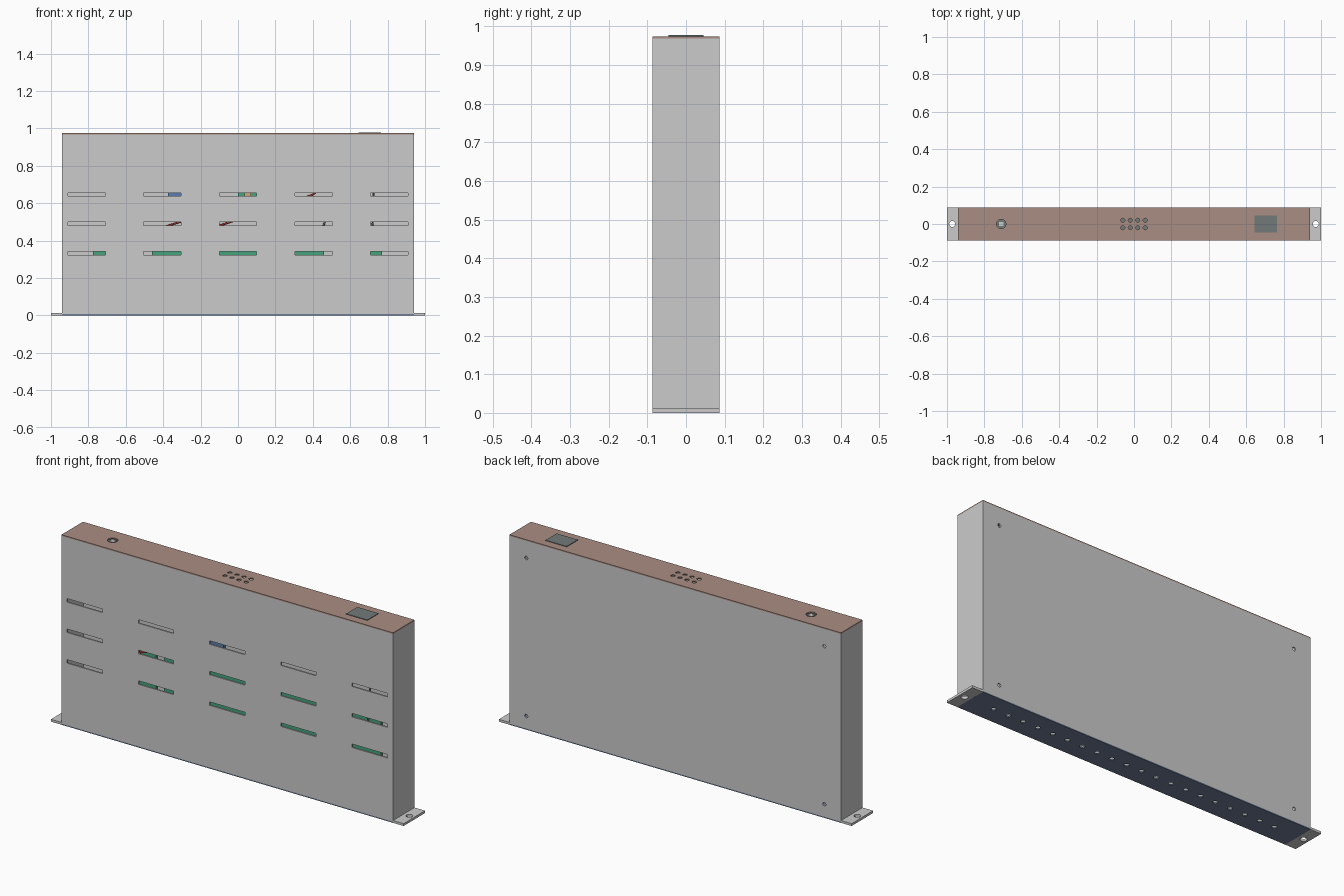
import bpy, bmesh
from mathutils import Matrix

if "Cube" in bpy.data.objects:
    bpy.data.objects.remove(bpy.data.objects["Cube"])

W, D, H, T = 0.94, 0.087, 0.974, 0.008   # half width, half depth, height, wall


def material(name, rgb):
    m = bpy.data.materials.new(name)
    m.diffuse_color = (*rgb, 1)
    m.use_nodes = True
    m.node_tree.nodes["Principled BSDF"].inputs["Base Color"].default_value = m.diffuse_color
    return m


BROWN = material("brown", (0.40, 0.27, 0.23))
NAVY = material("navy", (0.16, 0.21, 0.31))
DARK = material("dark", (0.17, 0.19, 0.19))
GREEN = material("board_green", (0.06, 0.36, 0.20))
BLUE = material("module_blue", (0.10, 0.20, 0.42))
RED = material("wire_red", (0.45, 0.04, 0.03))
TAN = material("tan", (0.6, 0.4, 0.18))


def add_box(bm, lo, hi):
    c = [(a + b) / 2 for a, b in zip(lo, hi)]
    s = [b - a for a, b in zip(lo, hi)]
    bmesh.ops.create_cube(bm, size=1, matrix=Matrix.Translation(c) @ Matrix.Diagonal((*s, 1)))


def add_cyl(bm, centre, r, depth, axis='Z', seg=24):
    rot = Matrix.Rotation(1.5707963, 4, 'X') if axis == 'Y' else Matrix()
    bmesh.ops.create_cone(bm, cap_ends=True, segments=seg, radius1=r, radius2=r, depth=depth,
                          matrix=Matrix.Translation(centre) @ rot)


def finish(name, bm, mat=None):
    me = bpy.data.meshes.new(name)
    bm.to_mesh(me)
    bm.free()
    ob = bpy.data.objects.new(name, me)
    bpy.context.collection.objects.link(ob)
    if mat:
        me.materials.append(mat)
    return ob


def box(name, lo, hi, mat=None):
    bm = bmesh.new()
    add_box(bm, lo, hi)
    return finish(name, bm, mat)


def cut(ob, cutter_bm):
    cutter = finish(ob.name + "_cutter", cutter_bm)
    cutter.hide_render = True
    mod = ob.modifiers.new("holes", 'BOOLEAN')
    mod.operation, mod.solver, mod.object = 'DIFFERENCE', 'EXACT', cutter
    bpy.context.view_layer.objects.active = ob
    bpy.ops.object.modifier_apply(modifier=mod.name)
    bpy.data.objects.remove(cutter)


def wire(name, pts, mat, r=0.005):
    cu = bpy.data.curves.new(name, 'CURVE')
    cu.dimensions = '3D'
    cu.bevel_depth, cu.bevel_resolution = r, 2
    sp = cu.splines.new('POLY')
    sp.points.add(len(pts) - 1)
    for p, q in zip(sp.points, pts):
        p.co = (*q, 1)
    ob = bpy.data.objects.new(name, cu)
    bpy.context.collection.objects.link(ob)
    cu.materials.append(mat)


# front panel with three rows of vent slots
front = box("front_panel", (-W, -D, 0.006), (W, -D + T, H - 0.006))
bm = bmesh.new()
for z in (0.333, 0.49, 0.646):
    for i in range(-2, 3):
        x = i * 0.404
        add_box(bm, (x - 0.1, -D - 0.02, z - 0.009), (x + 0.1, -D + 0.02, z + 0.009))
cut(front, bm)

# back panel with four screw holes
back = box("back_panel", (-W, D - T, 0.006), (W, D, H - 0.006))
bm = bmesh.new()
for x in (-0.845, 0.845):
    for z in (0.07, 0.88):
        add_cyl(bm, (x, D, z), 0.009, 0.05, 'Y')
cut(back, bm)

# side walls and mounting flanges
for s, side in ((-1, "left"), (1, "right")):
    a, b = sorted((s * W, s * (W - T)))
    box(side + "_wall", (a, -D + T, 0.006), (b, D - T, H - 0.006))
    a, b = sorted((s * W, s))
    fl = box(side + "_flange", (a, -D, 0), (b, D, 0.012))
    bm = bmesh.new()
    add_cyl(bm, (s * 0.972, 0, 0), 0.016, 0.1)
    cut(fl, bm)

# bottom plate with a row of drain holes
bottom = box("bottom_plate", (-W, -D, 0), (W, D, 0.006), NAVY)
bm = bmesh.new()
for i in range(20):
    add_cyl(bm, (-0.805 + i * 1.61 / 19, 0, 0), 0.012, 0.05, seg=20)
cut(bottom, bm)

# lid with speaker holes and socket hole
lid = box("lid", (-W, -D, H - 0.006), (W, D, H), BROWN)
bm = bmesh.new()
for i in range(4):
    for y in (-0.02, 0.02):
        add_cyl(bm, (-0.06 + 0.04 * i, y, H), 0.011, 0.05, seg=20)
add_cyl(bm, (-0.71, 0, H), 0.025, 0.05, seg=32)
cut(lid, bm)

# switch on the lid, with its body below
box("switch_plate", (0.645, -0.045, H), (0.765, 0.045, H + 0.003), DARK)
box("switch_body", (0.66, -0.035, H - 0.1), (0.75, 0.035, H - 0.006), DARK)

# socket under the lid
bm = bmesh.new()
add_cyl(bm, (-0.71, 0, H - 0.035), 0.032, 0.05, seg=32)
finish("socket_body", bm, DARK)
box("socket_tongue", (-0.722, -0.012, H - 0.02), (-0.698, 0.012, H - 0.003))

# sounder under the speaker holes
box("sounder", (-0.1, -0.045, H - 0.06), (0.1, 0.045, H - 0.02), DARK)

# circuit boards on the back panel
Y = D - T
box("centre_board", (-0.46, Y - 0.02, 0.1), (0.46, Y - 0.01, 0.42), GREEN)
box("left_board", (-0.775, Y - 0.02, 0.1), (-0.505, Y - 0.01, 0.42), GREEN)
box("right_board", (0.505, Y - 0.02, 0.1), (0.77, Y - 0.01, 0.42), GREEN)
box("sensor_board", (0, Y - 0.02, 0.59), (0.2, Y - 0.01, 0.75), GREEN)
box("sensor_chip", (0.035, Y - 0.03, 0.63), (0.07, Y - 0.02, 0.665), TAN)
box("blue_module", (-0.375, Y - 0.025, 0.53), (-0.12, Y - 0.01, 0.74), BLUE)

# wires
y = Y - 0.03
wire("wire_to_module", [(-0.6, y, 0.41), (-0.34, y, 0.49), (-0.15, y, 0.55)], RED)
wire("wire_to_sensor", [(-0.3, y, 0.41), (-0.07, y, 0.49), (0.4, y, 0.645), (0.68, 0, 0.88)], RED)
wire("wire_centre", [(0.44, y, 0.4), (0.46, y, 0.49), (0.69, 0, 0.88)], DARK)
wire("wire_right", [(0.7, y, 0.4), (0.72, y, 0.49), (0.73, 0, 0.88)], DARK)
